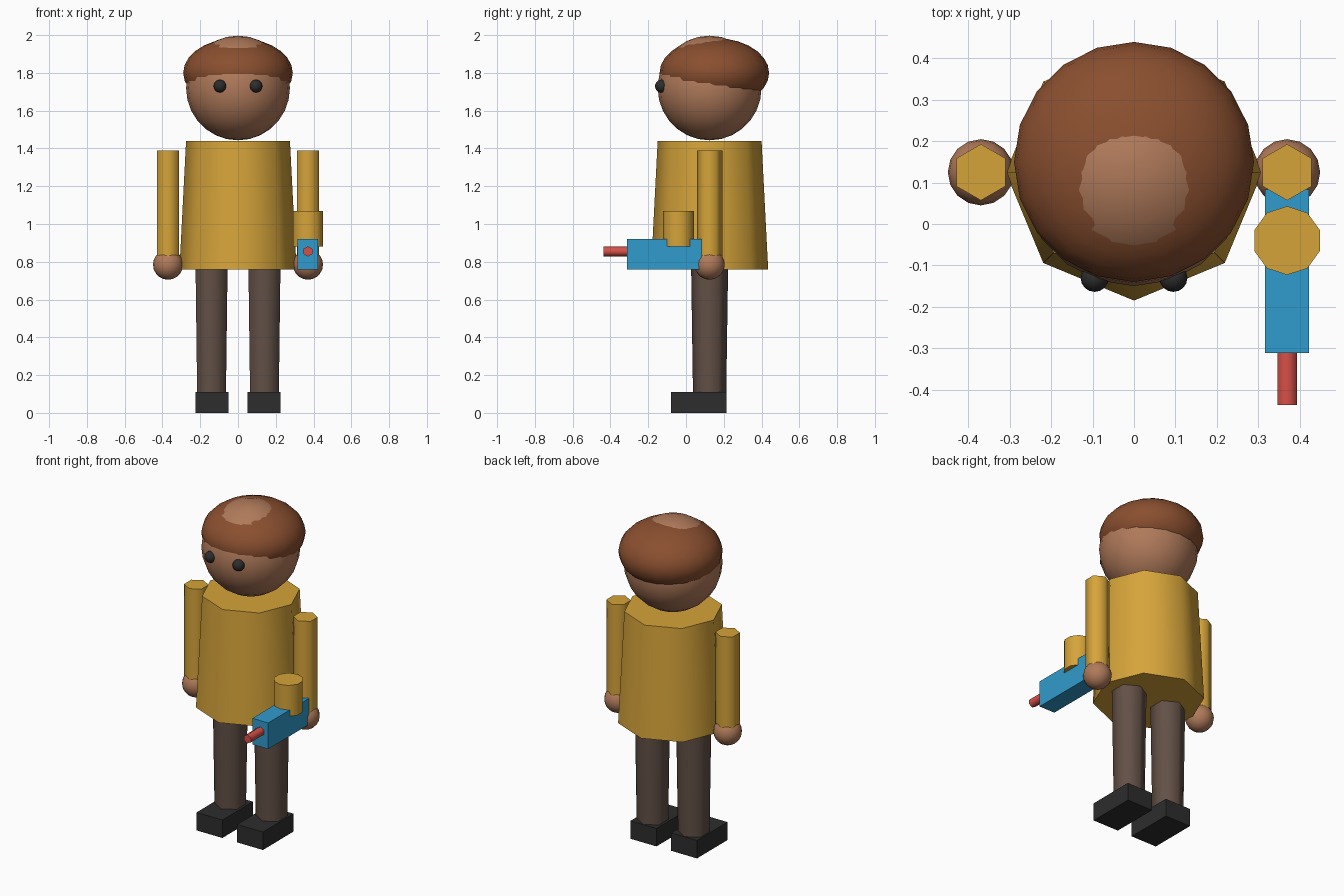
import bpy
import math

if "Cube" in bpy.data.objects:
    bpy.data.objects.remove(bpy.data.objects["Cube"], do_unlink=True)


def linear(c):
    c /= 255
    return c / 12.92 if c <= 0.04045 else ((c + 0.055) / 1.055) ** 2.4


def material(name, r, g, b):
    m = bpy.data.materials.new(name)
    colour = (linear(r), linear(g), linear(b), 1)
    m.use_nodes = True
    m.node_tree.nodes["Principled BSDF"].inputs["Base Color"].default_value = colour
    m.diffuse_color = colour
    return m


SKIN = material("skin", 176, 122, 90)
HAIR = material("brown hair", 138, 79, 47)
YELLOW = material("mustard yellow", 214, 164, 58)
TROUSER = material("dark brown cloth", 98, 80, 70)
BLACK = material("charcoal black", 45, 45, 45)
BLUE = material("blue plastic", 48, 155, 204)
RED = material("red plastic", 214, 80, 72)

MID = 0.125  # depth of the figure's axis


def finish(name, mat, smooth=True):
    ob = bpy.context.object
    ob.name = name
    ob.data.materials.append(mat)
    bpy.ops.object.transform_apply(location=False, rotation=True, scale=True)
    if smooth:
        bpy.ops.object.shade_smooth_by_angle(angle=math.radians(65))
    return ob


def tube(name, mat, sides, r_low, r_top, x, y, z0, z1):
    bpy.ops.mesh.primitive_cone_add(vertices=sides, radius1=r_low, radius2=r_top,
                                    depth=z1 - z0, location=(x, y, (z0 + z1) / 2))
    return finish(name, mat)


def ball(name, mat, loc, radii, segs=20, rings=14):
    bpy.ops.mesh.primitive_uv_sphere_add(segments=segs, ring_count=rings, radius=1, location=loc)
    bpy.context.object.scale = radii
    return finish(name, mat)


def box(name, mat, lo, hi):
    bpy.ops.mesh.primitive_cube_add(size=1, location=[(a + b) / 2 for a, b in zip(lo, hi)])
    bpy.context.object.scale = [b - a for a, b in zip(lo, hi)]
    return finish(name, mat, smooth=False)


# Head, with the cap of hair meeting the skull at the crown
ball("head", SKIN, (0, MID, 1.72), (0.275, 0.275, 0.277))
ball("hair", HAIR, (0, 0.15, 1.8), (0.29, 0.29, 0.185))

# Tapered tunic
tube("torso", YELLOW, 8, 0.31, 0.275, 0, MID, 0.76, 1.44)

# Paired parts
for side, s in (("left", 1), ("right", -1)):
    ball(side + "_eye", BLACK, (s * 0.095, -0.13, 1.73), (0.034,) * 3, 16, 10)
    tube(side + "_arm", YELLOW, 6, 0.068, 0.068, s * 0.37, MID, 0.79, 1.39)
    ball(side + "_hand", SKIN, (s * 0.37, MID, 0.785), (0.08,) * 3, 16, 10)
    tube(side + "_leg", TROUSER, 6, 0.088, 0.098, s * 0.14, MID, 0.1, 0.78)
    xs = sorted((s * 0.05, s * 0.225))
    box(side + "_shoe", BLACK, (xs[0], -0.08, 0), (xs[1], 0.215, 0.11))

# Toy blaster held in the left hand
box("blaster_body", BLUE, (0.316, -0.312, 0.76), (0.423, 0.083, 0.92))
tube("blaster_hopper", YELLOW, 10, 0.083, 0.083, 0.37, -0.04, 0.88, 1.07)
bpy.ops.mesh.primitive_cylinder_add(vertices=6, radius=0.027, depth=0.147,
                                    location=(0.37, -0.3635, 0.855),
                                    rotation=(math.pi / 2, 0, 0))
finish("blaster_barrel", RED)
